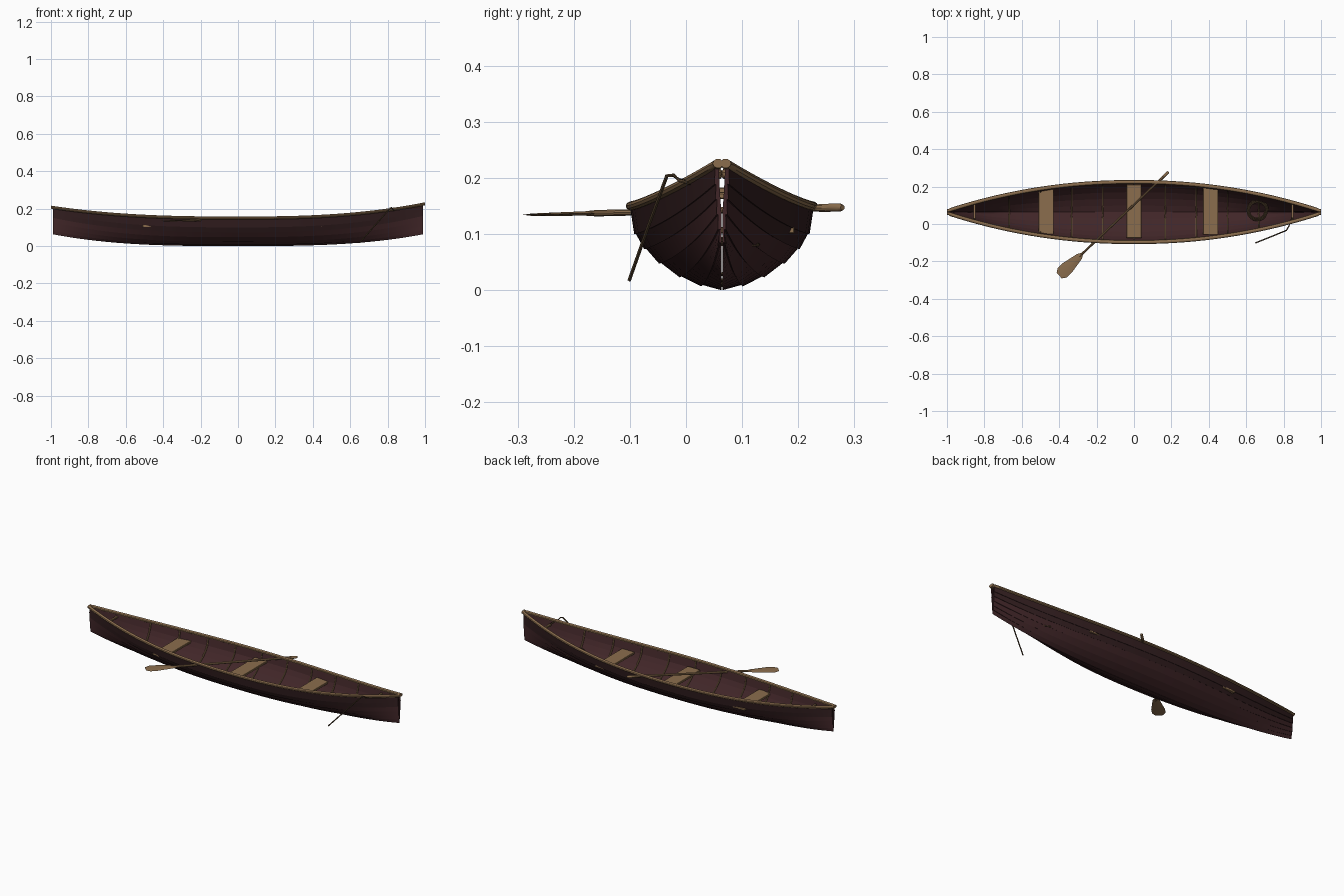
import bpy, bmesh, math
from mathutils import Vector, Matrix

if "Cube" in bpy.data.objects:
    bpy.data.objects.remove(bpy.data.objects["Cube"])

CY = 0.064          # boat centre line
HALF = 0.99         # hull half length


def mat(name, c):
    m = bpy.data.materials.new(name)
    m.diffuse_color = (*c, 1)
    m.use_nodes = True
    m.node_tree.nodes["Principled BSDF"].inputs["Base Color"].default_value = m.diffuse_color
    return m


RED = mat("dark red hull", (0.052, 0.019, 0.021))
DARK = mat("deep brown hull", (0.032, 0.013, 0.014))
WOOD = mat("oak trim", (0.26, 0.155, 0.075))
RIB = mat("rib wood", (0.17, 0.105, 0.05))
ROPE = mat("old rope", (0.085, 0.052, 0.026))


def finish(name, bm, mats, loc=(0, 0, 0), mirror=False):
    bmesh.ops.recalc_face_normals(bm, faces=bm.faces)
    me = bpy.data.meshes.new(name)
    bm.to_mesh(me)
    bm.free()
    ob = bpy.data.objects.new(name, me)
    ob.location = loc
    bpy.context.collection.objects.link(ob)
    for m in mats:
        me.materials.append(m)
    bpy.ops.object.select_all(action='DESELECT')
    ob.select_set(True)
    bpy.context.view_layer.objects.active = ob
    bpy.ops.object.shade_smooth_by_angle(angle=math.radians(35))
    if mirror:
        md = ob.modifiers.new("mirror", 'MIRROR')
        md.use_axis = (False, True, False)
        md.use_mirror_merge = False
    return ob


def loft(bm, rings, dark_side=None):
    """Skin closed rings into a capped solid; one side may take material 1."""
    vs = [[bm.verts.new(p) for p in r] for r in rings]
    n = len(vs[0])
    for a, b in zip(vs, vs[1:]):
        for i in range(n):
            j = (i + 1) % n
            f = bm.faces.new((a[i], a[j], b[j], b[i]))
            if i == dark_side:
                f.material_index = 1
    bm.faces.new(vs[0])
    bm.faces.new(vs[-1][::-1])


def tube(name, pts, r, m, sides=8):
    """Round bar along a path."""
    pts = [Vector(p) for p in pts]
    rings = []
    for i, p in enumerate(pts):
        t = (pts[min(i + 1, len(pts) - 1)] - pts[max(i - 1, 0)]).normalized()
        u = t.cross(Vector((1, 0, 0) if abs(t.x) < 0.5 else (0, 0, 1))).normalized()
        if abs(t.z) < 0.3:
            u = t.cross(Vector((0, 0, 1))).normalized()
        v = t.cross(u)
        rad = r[i] if isinstance(r, (list, tuple)) else r
        rings.append([p + rad * (u * math.cos(a) + v * math.sin(a))
                      for a in (2 * math.pi * k / sides for k in range(sides))])
    bm = bmesh.new()
    loft(bm, rings)
    return finish(name, bm, [m])


def box(name, c, s, m):
    bm = bmesh.new()
    bmesh.ops.create_cube(bm, size=1, matrix=Matrix.Diagonal((*s, 1)))
    bmesh.ops.bevel(bm, geom=bm.edges[:], offset=0.0015, segments=1, affect='EDGES')
    return finish(name, bm, [m], c)


# Hull shape: half width, keel height and sheer height along x
YF = [0, 0.22, 0.45, 0.67, 0.83, 0.935, 1]
ZF = [0, 0.065, 0.17, 0.33, 0.5, 0.67, 1]


def width(x):
    return 0.012 + 0.152 * (1 - min(1, abs(x) / HALF) ** 2.1)


def keel(x):
    return 0.065 * abs(x) ** 3


def sheer(x):
    return 0.150 + (0.076 if x > 0 else 0.058) * abs(x) ** 2.6


def section(x, k):
    b = abs(x) ** 2.5
    zf = ZF[k] * (1 - 0.7 * b) + k / 6 * 0.7 * b
    yf = YF[k] * (1 - 0.5 * b) + zf * 0.5 * b
    z0 = keel(x)
    return Vector((x, width(x) * yf, z0 + (sheer(x) - z0) * zf))


def stations(n, half):
    return [half * math.sin(math.pi * (i / n - 0.5)) for i in range(n + 1)]


# Overlapping planks, mirrored to the other side
for k in range(6):
    rings = []
    for x in stations(40, HALF):
        a, b = section(x, k), section(x, k + 1)
        d = (b - a).normalized()
        out = Vector((0, d.z, -d.y))
        lap = a + out * 0.003 if k else a
        ring = [lap, b, b - out * 0.006, a - out * 0.006]
        for p in ring:
            p.y = max(p.y, 0.0008)
            p.z = max(p.z, 0)
        rings.append(ring)
    bm = bmesh.new()
    loft(bm, rings, 0 if k >= 4 else None)
    finish(f"plank_{k + 1}", bm, [RED, DARK], (0, CY, 0), True)

# Gunwale rails along the top edge, meeting at both ends
rings = []
for x in stations(48, 1.0):
    w = max(width(x) - 0.003, 0.0) if abs(x) < HALF else 0.006
    ring = []
    for i in range(10):
        a = 2 * math.pi * i / 10
        y = w + 0.0105 * math.cos(a)
        ring.append(Vector((x, max(y, 0), sheer(x) + 0.0085 * math.sin(a))))
    rings.append(ring)
bm = bmesh.new()
loft(bm, rings)
finish("gunwale", bm, [WOOD], (0, CY, 0), True)

# Bent ribs inside the hull
for i in range(9):
    x = (i - 4) / 6
    half = []
    for k in range(7):
        p = section(x, k)
        half.append((p.y - 0.008 * YF[k], p.z + 0.009 * (1 - ZF[k])))
    path = [(x, CY - y, z) for y, z in half[:0:-1]] + [(x, CY + y, z) for y, z in half]
    tube(f"rib_{i + 1}", path, 0.004, RIB, 6)

# Seats and the short end thwarts
for i, (x, ln) in enumerate([(-0.47, 0.245), (0, 0.285), (0.41, 0.25)]):
    box(f"seat_{i + 1}", (x, CY + 0.004, 0.107), (0.08, ln, 0.012), WOOD)
for x, z in ((-0.853, 0.168), (0.847, 0.178)):
    box("end_thwart", (x, CY + 0.005, z), (0.012, 0.082, 0.010), WOOD)

# Paddle laid across the boat: shaft, grip and blade
A, B = Vector((-0.40, -0.276, 0.1345)), Vector((0.185, 0.279, 0.1475))
D = (B - A).normalized()
L = (B - A).length
prof = [(0.14, 0.004), (0.17, 0.006), (L - 0.07, 0.006), (L - 0.055, 0.0075),
        (L - 0.008, 0.0075), (L, 0.005)]
tube("paddle_shaft", [A + D * s for s, r in prof], [r for s, r in prof], WOOD, 10)
side = Vector((-D.y, D.x, 0)).normalized()
up = D.cross(side)
rings = []
for s, w, h in [(0.0, 0.02, 0.002), (0.022, 0.035, 0.0025), (0.06, 0.035, 0.003),
                (0.15, 0.018, 0.004), (0.17, 0.006, 0.005)]:
    c = A + D * s
    rings.append([c + side * w, c + up * h, c - side * w, c - up * h])
bm = bmesh.new()
loft(bm, rings)
finish("paddle_blade", bm, [WOOD])

# Rope coil in the bow and the painter hanging over the side
coil = []
for i in range(73):
    a = 2 * math.pi * i / 24
    r = 0.058 - 0.006 * i / 24
    coil.append((0.66 + r * math.cos(a), CY + 0.008 + r * math.sin(a), 0.08 + 0.004 * i / 24))
tube("rope_coil", coil, 0.0035, ROPE, 6)
tube("hanging_rope", [(0.845, 0.035, 0.184), (0.828, -0.012, 0.196), (0.822, -0.022, 0.205),
                      (0.815, -0.034, 0.204), (0.74, -0.065, 0.12), (0.65, -0.101, 0.018)],
     0.0035, ROPE, 6)
